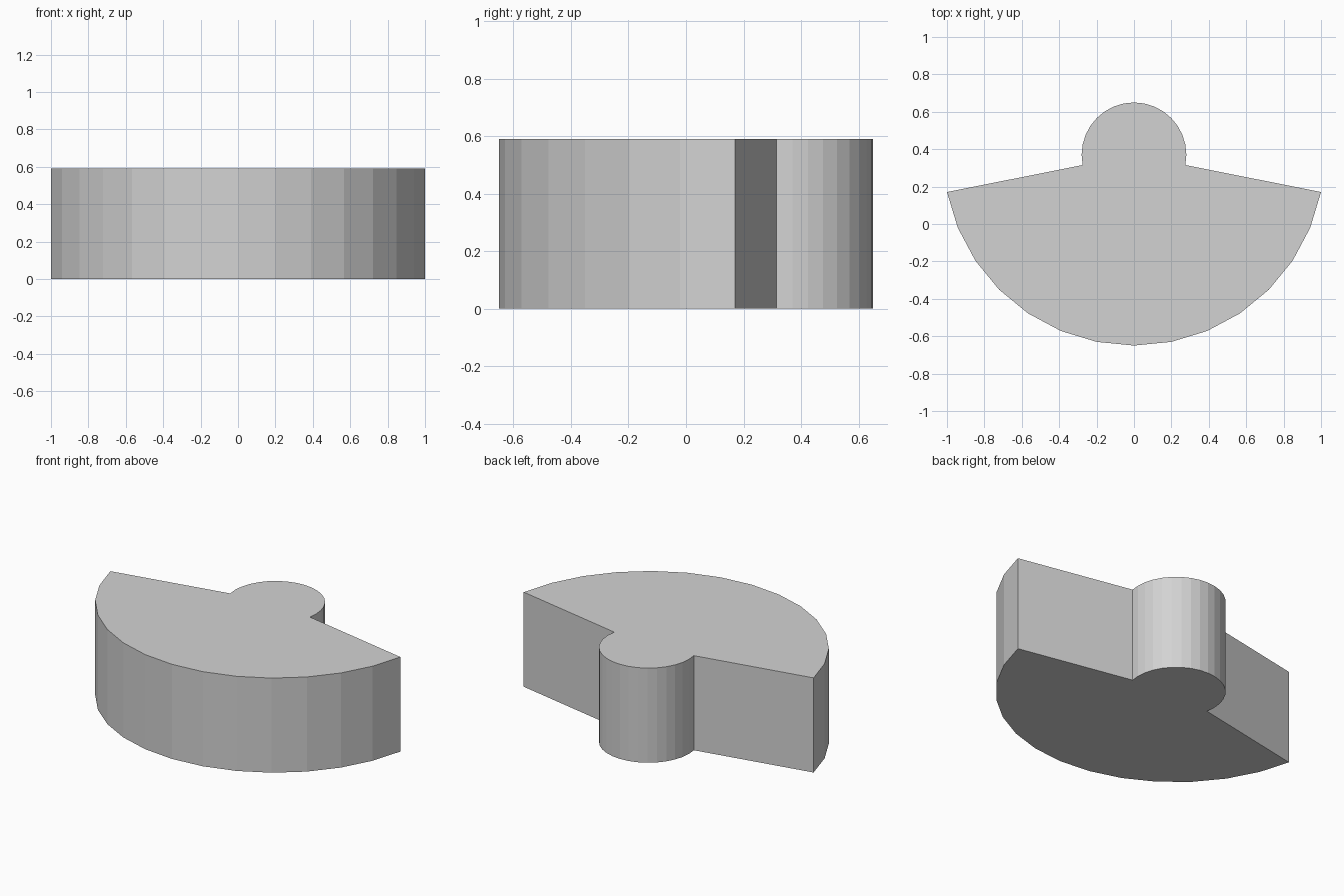
import bpy
import bmesh
from math import sin, cos, radians

cube = bpy.data.objects.get("Cube")
if cube:
    bpy.data.objects.remove(cube, do_unlink=True)

HEIGHT = 0.59
STEP = 11.25                       # 32 segments per full turn
FAN_R = 1 / sin(radians(7 * STEP))
HUB_R = 0.28
CENTRE_Y = (FAN_R - HUB_R) / 2

grey = bpy.data.materials.new("light grey")
grey.use_nodes = True
colour = (0.65, 0.65, 0.65, 1)
grey.diffuse_color = colour
grey.node_tree.nodes["Principled BSDF"].inputs["Base Color"].default_value = colour


def arc(radius, first, last):
    """Points on an arc about the shared centre, counted in steps from -y."""
    return [(radius * sin(radians(i * STEP)),
             CENTRE_Y - radius * cos(radians(i * STEP)), 0)
            for i in range(first, last + 1)]


# Wide fan across the front, small round hub closing the back
outline = arc(FAN_R, -7, 7) + arc(HUB_R, 7, 25)

bm = bmesh.new()
base = bm.faces.new([bm.verts.new(p) for p in outline])
result = bmesh.ops.extrude_face_region(bm, geom=[base], use_keep_orig=True)
top = [v for v in result["geom"] if isinstance(v, bmesh.types.BMVert)]
bmesh.ops.translate(bm, verts=top, vec=(0, 0, HEIGHT))
bmesh.ops.recalc_face_normals(bm, faces=bm.faces[:])

mesh = bpy.data.meshes.new("counterweight")
bm.to_mesh(mesh)
bm.free()
mesh.materials.append(grey)
counterweight = bpy.data.objects.new("counterweight", mesh)
bpy.context.collection.objects.link(counterweight)
